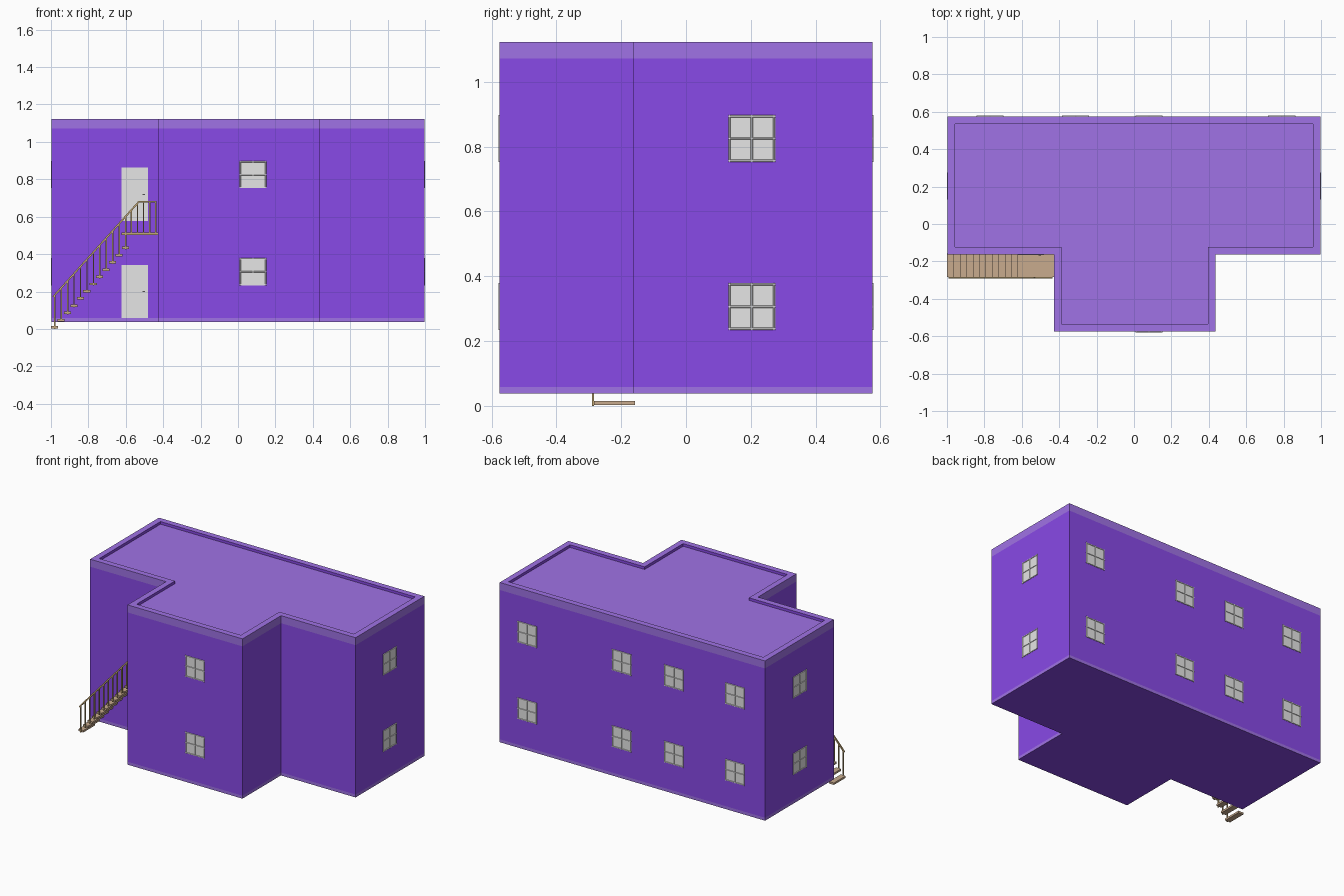
import bpy, bmesh, math
from mathutils import Matrix, Vector

if "Cube" in bpy.data.objects:
    bpy.data.objects.remove(bpy.data.objects["Cube"])


def material(name, rgb):
    m = bpy.data.materials.new(name)
    m.diffuse_color = (*rgb, 1)
    m.use_nodes = True
    m.node_tree.nodes["Principled BSDF"].inputs["Base Color"].default_value = m.diffuse_color
    return m


WALL = material("purple wall", (0.25, 0.067, 0.8))
TRIM = material("light purple trim", (0.35, 0.17, 0.79))
GREY = material("light grey", (0.79, 0.79, 0.79))
WOOD = material("tan tread", (0.58, 0.41, 0.27))
RAIL = material("golden brown rail", (0.54, 0.39, 0.18))
KNOB = material("dark knob", (0.08, 0.08, 0.08))


def finish(name, bm, mats, matrix=None):
    bmesh.ops.recalc_face_normals(bm, faces=bm.faces)
    me = bpy.data.meshes.new(name)
    bm.to_mesh(me)
    bm.free()
    ob = bpy.data.objects.new(name, me)
    for m in mats:
        me.materials.append(m)
    if matrix:
        ob.matrix_world = matrix
    bpy.context.collection.objects.link(ob)
    return ob


def box(bm, lo, hi):
    lo, hi = Vector(lo), Vector(hi)
    return bmesh.ops.create_cube(bm, size=1, matrix=Matrix.Translation((lo + hi) / 2)
                                 @ Matrix.Diagonal((*(hi - lo), 1)))["verts"]


def beam(bm, a, b, w):
    a, b = Vector(a), Vector(b)
    d = b - a
    bmesh.ops.create_cube(bm, size=1, matrix=Matrix.Translation((a + b) / 2)
                          @ d.to_track_quat('Z', 'Y').to_matrix().to_4x4()
                          @ Matrix.Diagonal((w, w, d.length, 1)))


# Building shell: T-shaped outline lofted upward, then in and down for the parapet
X, Y, YM = 0.996, 0.575, -0.162
WL, WR = -0.427, 0.436
OUTLINE = [(-X, YM, 1, 1), (WL, YM, 1, 1), (WL, -Y, 1, 1), (WR, -Y, -1, 1),
           (WR, YM, -1, 1), (X, YM, -1, 1), (X, Y, -1, -1), (-X, Y, 1, -1)]
LEVELS = [(0, 0.038), (0, 0.058), (0, 1.071), (0, 1.122), (0.04, 1.122), (0.04, 1.104)]
bm = bmesh.new()
rings = [[bm.verts.new((x + sx * d, y + sy * d, z)) for x, y, sx, sy in OUTLINE]
         for d, z in LEVELS]
for k in range(len(rings) - 1):
    lo, hi = rings[k], rings[k + 1]
    for i in range(8):
        j = (i + 1) % 8
        f = bm.faces.new((lo[i], lo[j], hi[j], hi[i]))
        f.material_index = 0 if k in (1, 4) else 1
bm.faces.new(rings[0][::-1]).material_index = 0
bm.faces.new(rings[-1]).material_index = 1
finish("building_shell", bm, [WALL, TRIM])


# Windows: thin panes behind a raised, bevelled frame with a cross
def window(name, x, y, z, angle):
    bm = bmesh.new()
    h, t, w = 0.0725, 0.004, 0.008
    box(bm, (-h, -0.001, -h), (h, 0.001, h))
    for s in (-h, -w / 2, h - w):
        mid = s + w / 2
        for axis in (0, 2):
            lo, hi = [-h, -t, -h], [h, 0, h]
            lo[axis], hi[axis] = s, s + w
            for v in box(bm, lo, hi):
                if v.co.y < -t / 2:
                    v.co[axis] = mid + (v.co[axis] - mid) * 0.5
    finish(name, bm, [GREY],
           Matrix.Translation((x, y, z)) @ Matrix.Rotation(math.radians(angle), 4, 'Z'))


SPOTS = [("front", 0.08, -Y, 0), ("right", X, 0.203, 90), ("left", -X, 0.203, -90)]
SPOTS += [(f"back_{i}", x, Y, 180) for i, x in enumerate((-0.77, -0.312, 0.08, 0.79))]
for floor, z in (("lower", 0.306), ("upper", 0.825)):
    for side, x, y, angle in SPOTS:
        window(f"{floor}_{side}_window", x, y, z, angle)

# Doors with small handles
for floor, z in (("lower", 0.058), ("upper", 0.577)):
    bm = bmesh.new()
    box(bm, (-0.622, YM - 0.003, z), (-0.482, YM + 0.001, z + 0.285))
    finish(floor + "_door", bm, [GREY])
    bm = bmesh.new()
    box(bm, (-0.511, YM - 0.006, z + 0.139), (-0.497, YM, z + 0.145))
    finish(floor + "_door_handle", bm, [KNOB])

# Floating stair treads, the first one standing on the ground
YF, YB = -0.284, -0.158
RUN, RISE, STEPS = 0.0345, 0.0386, 12
bm = bmesh.new()
for i in range(STEPS):
    x, z = -1 + RUN * i, RISE * i + 0.002
    box(bm, (x, YF, z), (x + 0.038, YB, z + 0.013))
finish("stair_treads", bm, [WOOD])
bm = bmesh.new()
box(bm, (-0.622, YF, 0.503), (WL, YB, 0.515))
finish("stair_landing", bm, [WOOD])

# Railing on the outer side: balusters and handrail
YR, W = YF - 0.003, 0.007
A, B, C = (-0.988, YR, 0.172), (-0.53, YR, 0.68), (-0.437, YR, 0.68)
slope = (B[2] - A[2]) / (B[0] - A[0])
bm = bmesh.new()
for i in range(STEPS):
    x = -0.98 + RUN * i
    beam(bm, (x, YR, RISE * i), (x, YR, A[2] + slope * (x - A[0])), W)
for x in (-0.57, -0.537, -0.505, -0.472, -0.44):
    beam(bm, (x, YR, 0.505), (x, YR, min(0.68, A[2] + slope * (x - A[0]))), W)
finish("stair_balusters", bm, [RAIL])
bm = bmesh.new()
beam(bm, A, B, 0.009)
beam(bm, B, C, 0.009)
beam(bm, (-0.622, YR, 0.509), (-0.435, YR, 0.509), 0.008)
finish("stair_handrail", bm, [RAIL])
